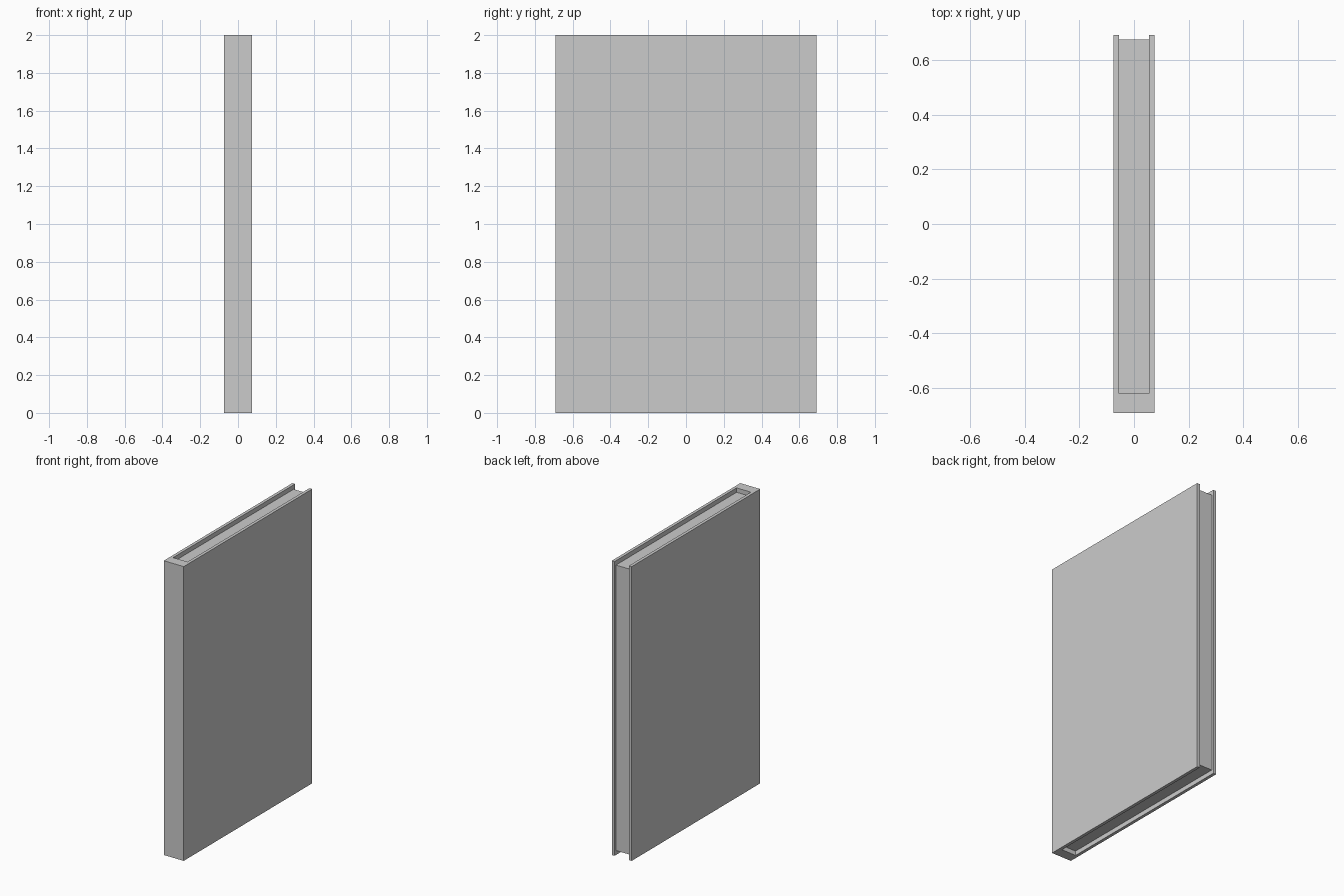
import bpy

if "Cube" in bpy.data.objects:
    bpy.data.objects.remove(bpy.data.objects["Cube"])

def box(name, x, y, z):
    """Box spanning the given (min, max) ranges."""
    bpy.ops.mesh.primitive_cube_add(size=1, location=[(a + b) / 2 for a, b in (x, y, z)])
    ob = bpy.context.object
    ob.name = name
    ob.scale = [b - a for a, b in (x, y, z)]
    bpy.ops.object.transform_apply(location=False, rotation=False, scale=True)
    return ob

W, D, H = 0.075, 0.69, 2.0        # half thickness, half depth, height
IN_X, SPINE_Y = 0.054, -0.62      # inner faces of the boards and spine
RECESS = 0.03                     # page block inset at top and bottom

# Cover: one U-shaped profile (spine and two boards) extruded upwards
profile = [(-W, -D), (W, -D), (W, D), (IN_X, D),
           (IN_X, SPINE_Y), (-IN_X, SPINE_Y), (-IN_X, D), (-W, D)]
n = len(profile)
verts = [(x, y, z) for z in (0, H) for x, y in profile]
faces = [tuple(reversed(range(n))), tuple(range(n, 2 * n))]
faces += [(i, (i + 1) % n, (i + 1) % n + n, i + n) for i in range(n)]
mesh = bpy.data.meshes.new("cover")
mesh.from_pydata(verts, [], faces)
cover = bpy.data.objects.new("cover", mesh)
bpy.context.collection.objects.link(cover)

# Page block, set in from the edges of the cover
box("pages", (-IN_X, IN_X), (SPINE_Y, 0.675), (RECESS, H - RECESS))
